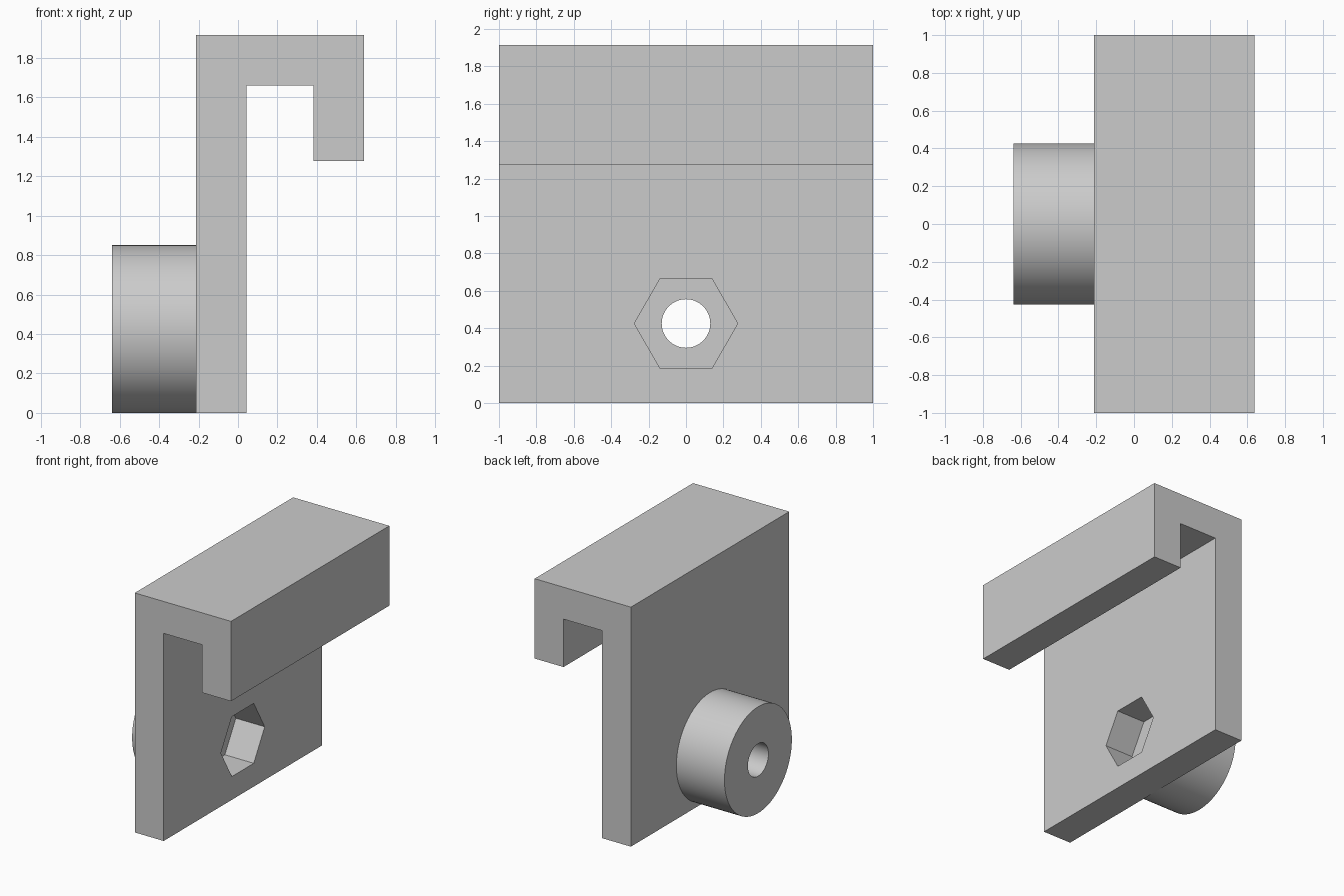
import bpy
import bmesh
import math
from mathutils import Matrix

cube = bpy.data.objects.get("Cube")
if cube:
    bpy.data.objects.remove(cube, do_unlink=True)

U = 2 / 47          # design unit: the bracket is 47 units long
BACK = -5 * U       # rear face of the plate
THICK = 6 * U       # plate thickness
AXIS_Z = 10 * U     # height of the bolt axis

grey = bpy.data.materials.new("plain_grey")
grey.use_nodes = True
colour = (0.6, 0.6, 0.6, 1)
grey.diffuse_color = colour
grey.node_tree.nodes["Principled BSDF"].inputs["Base Color"].default_value = colour


def finish(name, bm):
    bmesh.ops.recalc_face_normals(bm, faces=bm.faces)
    mesh = bpy.data.meshes.new(name)
    bm.to_mesh(mesh)
    bm.free()
    mesh.materials.append(grey)
    obj = bpy.data.objects.new(name, mesh)
    bpy.context.collection.objects.link(obj)
    return obj


def prism_x(name, x0, x1, radius, sides):
    """Prism along x on the bolt axis, with a corner pointing along y."""
    bm = bmesh.new()
    bmesh.ops.create_cone(bm, cap_ends=True, segments=sides, radius1=radius,
                          radius2=radius, depth=x1 - x0)
    place = (Matrix.Translation(((x0 + x1) / 2, 0, AXIS_Z))
             @ Matrix.Rotation(math.pi / 2, 4, "Y"))
    bmesh.ops.transform(bm, matrix=place, verts=bm.verts)
    return finish(name, bm)


def combine(target, tool, operation):
    mod = target.modifiers.new(operation.lower(), "BOOLEAN")
    mod.operation = operation
    mod.solver = "EXACT"
    mod.object = tool
    tool.hide_render = True
    bpy.context.view_layer.objects.active = target
    bpy.ops.object.modifier_apply(modifier=mod.name)
    bpy.data.objects.remove(tool, do_unlink=True)


# Hook-shaped plate: side profile extruded along y
profile = [(-5, 0), (1, 0), (1, 39), (9, 39), (9, 30), (15, 30), (15, 45), (-5, 45)]
bm = bmesh.new()
face = bm.faces.new([bm.verts.new((x * U, -1, z * U)) for x, z in profile])
side = bmesh.ops.extrude_face_region(bm, geom=[face])
moved = [g for g in side["geom"] if isinstance(g, bmesh.types.BMVert)]
bmesh.ops.translate(bm, verts=moved, vec=(0, 2, 0))
bracket = finish("hook_bracket", bm)

# Round boss on the rear face, sunk slightly into the plate for a clean union
boss = prism_x("round_boss", -15 * U, BACK + THICK / 2, 10 * U, 96)
combine(bracket, boss, "UNION")

# Bolt hole right through, and the hexagonal nut pocket through the plate
hole = prism_x("bolt_hole_cutter", -16 * U, 2 * U, 3.05 * U, 64)
combine(bracket, hole, "DIFFERENCE")
pocket = prism_x("nut_pocket_cutter", BACK, 2 * U, 6.5 * U, 6)
combine(bracket, pocket, "DIFFERENCE")

# Smooth the round walls and keep the corners sharp
bpy.ops.object.select_all(action="DESELECT")
bracket.select_set(True)
bpy.context.view_layer.objects.active = bracket
bpy.ops.object.shade_smooth_by_angle(angle=math.radians(30))
